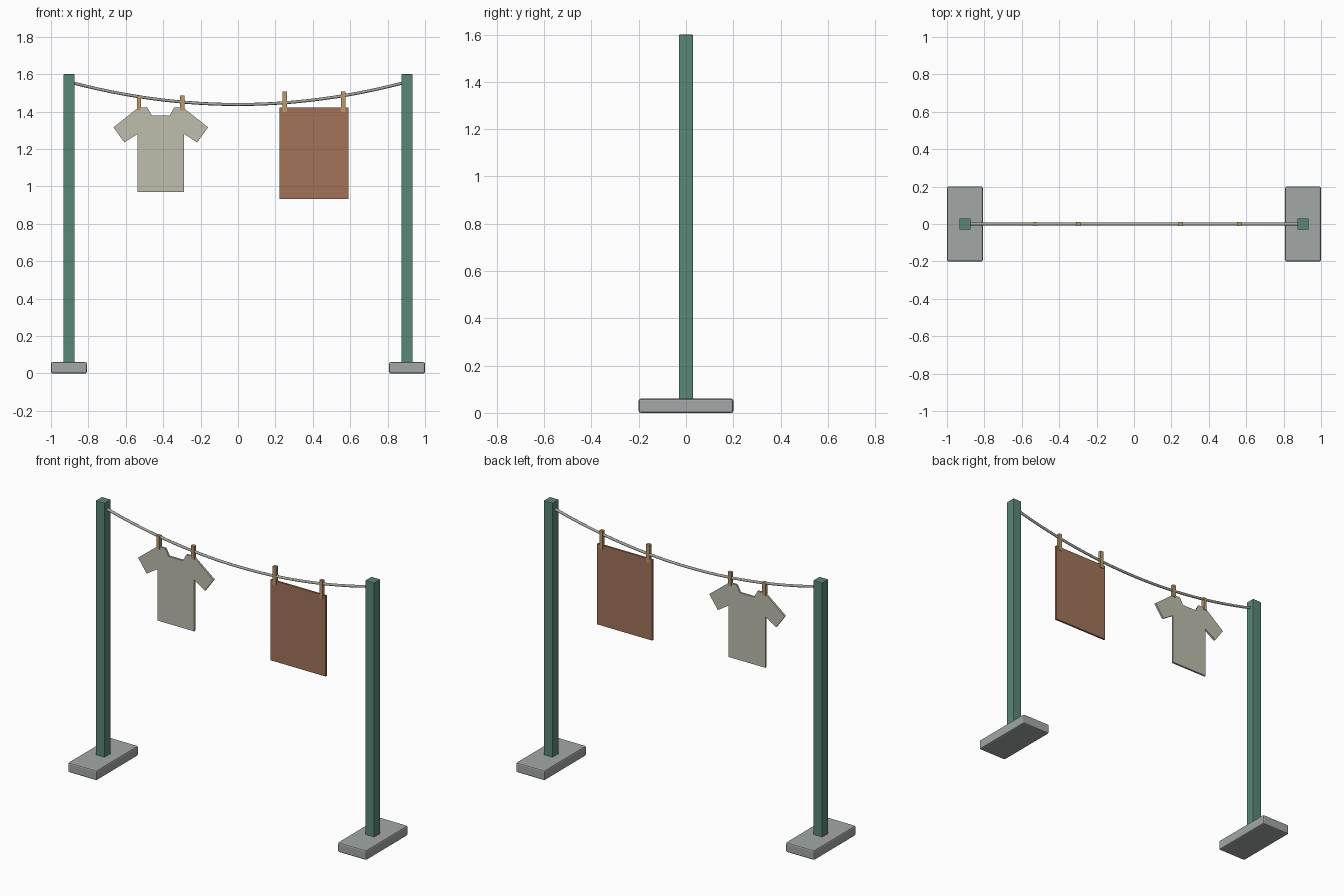
import bpy, bmesh

if "Cube" in bpy.data.objects:
    bpy.data.objects.remove(bpy.data.objects["Cube"])


def material(name, color):
    m = bpy.data.materials.new(name)
    m.diffuse_color = (*color, 1)
    m.use_nodes = True
    m.node_tree.nodes["Principled BSDF"].inputs["Base Color"].default_value = m.diffuse_color
    return m


GREEN = material("post_green", (0.10, 0.24, 0.18))
STONE = material("base_grey", (0.36, 0.39, 0.38))
ROPE = material("rope_grey", (0.40, 0.40, 0.35))
CREAM = material("shirt_cream", (0.52, 0.51, 0.42))
RUST = material("towel_rust", (0.36, 0.17, 0.10))
WOOD = material("peg_wood", (0.50, 0.32, 0.15))


def box(name, center, size, mat, bevel=0):
    bpy.ops.mesh.primitive_cube_add(size=1, location=center)
    ob = bpy.context.object
    ob.name = name
    ob.scale = size
    bpy.ops.object.transform_apply(location=False, rotation=False, scale=True)
    ob.data.materials.append(mat)
    if bevel:
        mod = ob.modifiers.new("bevel", 'BEVEL')
        mod.width = bevel
        mod.segments = 2
    return ob


def cloth(name, outline, mat, thickness=0.012):
    # flat outline in the x-z plane, extruded along y
    bm = bmesh.new()
    face = bm.faces.new([bm.verts.new((x, -thickness / 2, z)) for x, z in outline])
    ext = bmesh.ops.extrude_face_region(bm, geom=[face])
    for v in ext["geom"]:
        if isinstance(v, bmesh.types.BMVert):
            v.co.y = thickness / 2
    bmesh.ops.recalc_face_normals(bm, faces=bm.faces)
    me = bpy.data.meshes.new(name)
    bm.to_mesh(me)
    bm.free()
    me.materials.append(mat)
    ob = bpy.data.objects.new(name, me)
    bpy.context.collection.objects.link(ob)


# Posts on their bases
for side, s in (("left", -1), ("right", 1)):
    box(side + "_base", (s * 0.904, 0, 0.03), (0.192, 0.40, 0.06), STONE, 0.008)
    box(side + "_post", (s * 0.904, 0, 0.825), (0.06, 0.06, 1.55), GREEN, 0.004)

# Sagging line
curve = bpy.data.curves.new("washing_line", 'CURVE')
curve.dimensions = '3D'
curve.bevel_depth = 0.008
curve.bevel_resolution = 2
curve.use_fill_caps = True
N = 24
spline = curve.splines.new('POLY')
spline.points.add(N)
for i, p in enumerate(spline.points):
    t = 2 * i / N - 1
    p.co = (0.9 * t, 0, 1.438 + 0.12 * t * t, 1)
curve.materials.append(ROPE)
bpy.context.collection.objects.link(bpy.data.objects.new("washing_line", curve))

# Shirt: half outline mirrored about its centre
half = [(0.048, 1.379), (0.071, 1.421), (0.12, 1.421), (0.253, 1.316),
        (0.195, 1.235), (0.123, 1.281), (0.123, 0.97)]
cx = -0.413
cloth("shirt", [(cx + x, z) for x, z in half]
      + [(cx - x, z) for x, z in reversed(half)], CREAM)

# Towel
cloth("towel", [(0.223, 0.932), (0.591, 0.932), (0.591, 1.421), (0.223, 1.421)], RUST)

# Pegs
for name, x, z, h in (("shirt_peg_left", -0.529, 1.447, 0.08),
                      ("shirt_peg_right", -0.298, 1.447, 0.08),
                      ("towel_peg_left", 0.25, 1.453, 0.11),
                      ("towel_peg_right", 0.563, 1.453, 0.11)):
    box(name, (x, 0, z), (0.022, 0.02, h), WOOD)
